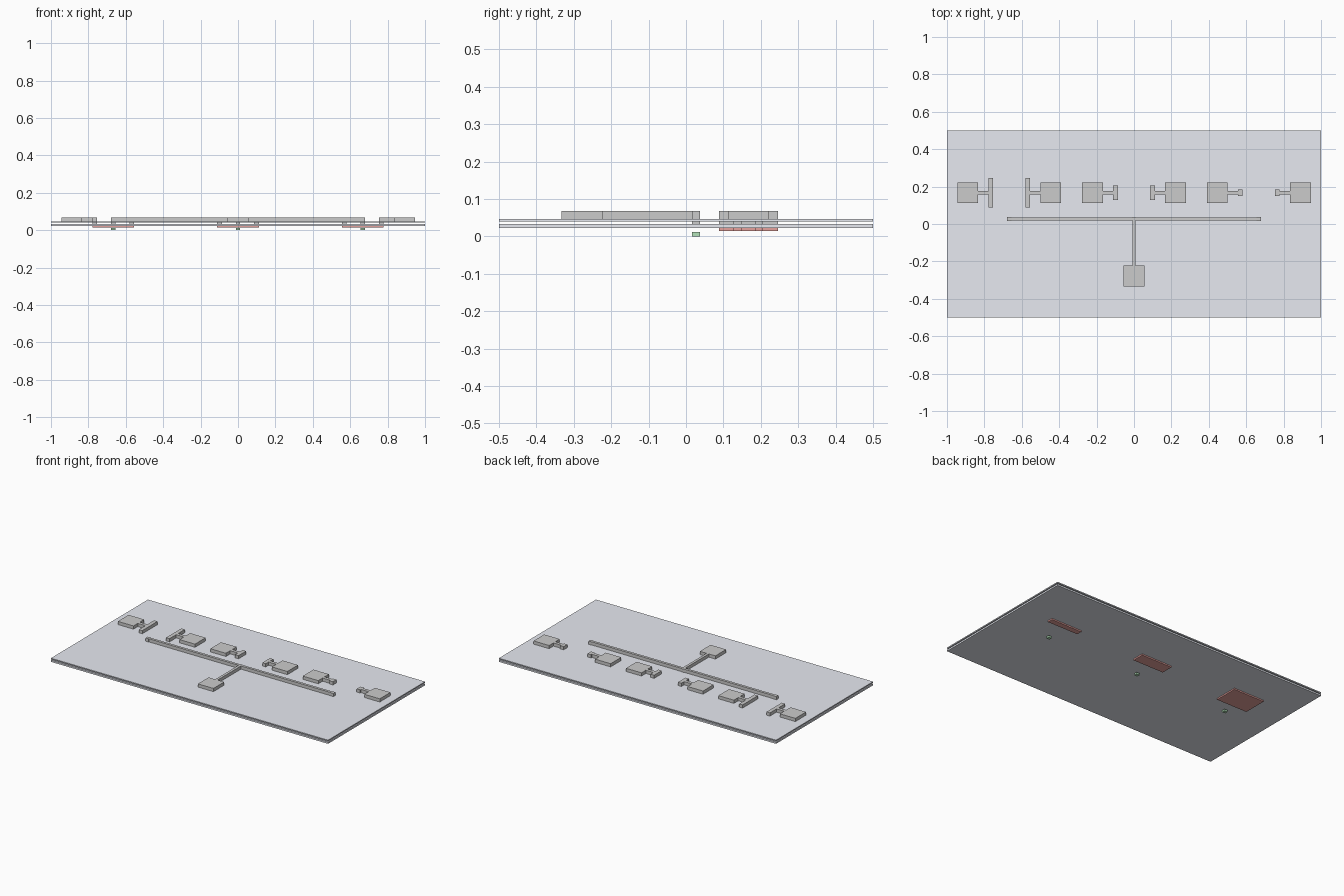
import bpy, bmesh

if "Cube" in bpy.data.objects:
    bpy.data.objects.remove(bpy.data.objects["Cube"])

# Layer heights (bottom, top)
GATE_TIP = (0.0, 0.0115)
CHANNEL = (0.0145, 0.0228)
LOWER = (0.0228, 0.0335)
UPPER = (0.0400, 0.0470)
METAL = (0.0470, 0.0680)
VIA = (0.0300, 0.0440)

CENTRE_Y = 0.167   # row of contact pads
GATE_Y = 0.0265    # gate line


def material(name, rgb):
    m = bpy.data.materials.new(name)
    m.diffuse_color = (*rgb, 1)
    m.use_nodes = True
    m.node_tree.nodes["Principled BSDF"].inputs["Base Color"].default_value = m.diffuse_color
    return m


plate_mat = material("plate_pale_blue", (0.80, 0.82, 0.88))
red_mat = material("channel_red", (0.80, 0.36, 0.34))
green_mat = material("tip_green", (0.45, 0.75, 0.48))


def slab(name, outline, layer, mat=None):
    """Extrude a flat outline between the two heights of a layer."""
    bm = bmesh.new()
    face = bm.faces.new([bm.verts.new((x, y, layer[0])) for x, y in outline])
    ext = bmesh.ops.extrude_face_region(bm, geom=[face])
    for v in ext["geom"]:
        if isinstance(v, bmesh.types.BMVert):
            v.co.z = layer[1]
    bmesh.ops.recalc_face_normals(bm, faces=bm.faces)
    mesh = bpy.data.meshes.new(name)
    bm.to_mesh(mesh)
    bm.free()
    ob = bpy.data.objects.new(name, mesh)
    bpy.context.collection.objects.link(ob)
    if mat:
        mesh.materials.append(mat)
    return ob


def rect(cx, cy, hx, hy):
    return [(cx - hx, cy - hy), (cx + hx, cy - hy),
            (cx + hx, cy + hy), (cx - hx, cy + hy)]


# Two stacked base plates
slab("lower_plate", rect(0, 0, 1, 0.5), LOWER, plate_mat)
slab("upper_plate", rect(0, 0, 1, 0.5), UPPER, plate_mat)

# Three devices with channels of decreasing width
F0, F1, P0, P1 = 0.086, 0.111, 0.166, 0.278   # finger and pad x offsets
STEM, PAD = 0.0105, 0.055                     # half widths
for label, cx, w in (("left", -0.667, 0.0785),
                     ("middle", 0.0, 0.0395),
                     ("right", 0.667, 0.0185)):
    slab(f"{label}_channel", rect(cx, CENTRE_Y, F1, w), CHANNEL, red_mat)
    slab(f"{label}_gate_tip", rect(cx, GATE_Y, 0.011, 0.011), GATE_TIP, green_mat)
    slab(f"{label}_gate_via", rect(cx, GATE_Y, 0.011, 0.011), VIA)
    # Half outline of finger, stem and pad, reflected across the stem axis
    half = [(F0, w), (F1, w), (F1, STEM), (P0, STEM), (P0, PAD), (P1, PAD)]
    profile = half + [(x, -y) for x, y in reversed(half)]
    for side, s in (("source", -1), ("drain", 1)):
        slab(f"{label}_{side}_contact",
             [(cx + s * x, CENTRE_Y + y) for x, y in profile], METAL)
        slab(f"{label}_{side}_via",
             rect(cx + s * (F0 + F1) / 2, CENTRE_Y, (F1 - F0) / 2, w), VIA)

# Shared gate line: T shape with square nodes and a square pad
b, n, e = 0.0085, 0.011, 0.667
half = [(0.056, -0.333), (0.056, -0.223), (b, -0.223), (b, GATE_Y - b),
        (e - n, GATE_Y - b), (e - n, GATE_Y - n), (e + n, GATE_Y - n),
        (e + n, GATE_Y + n), (e - n, GATE_Y + n), (e - n, GATE_Y + b),
        (n, GATE_Y + b), (n, GATE_Y + n)]
slab("gate_line", half + [(-x, y) for x, y in reversed(half)], METAL)
